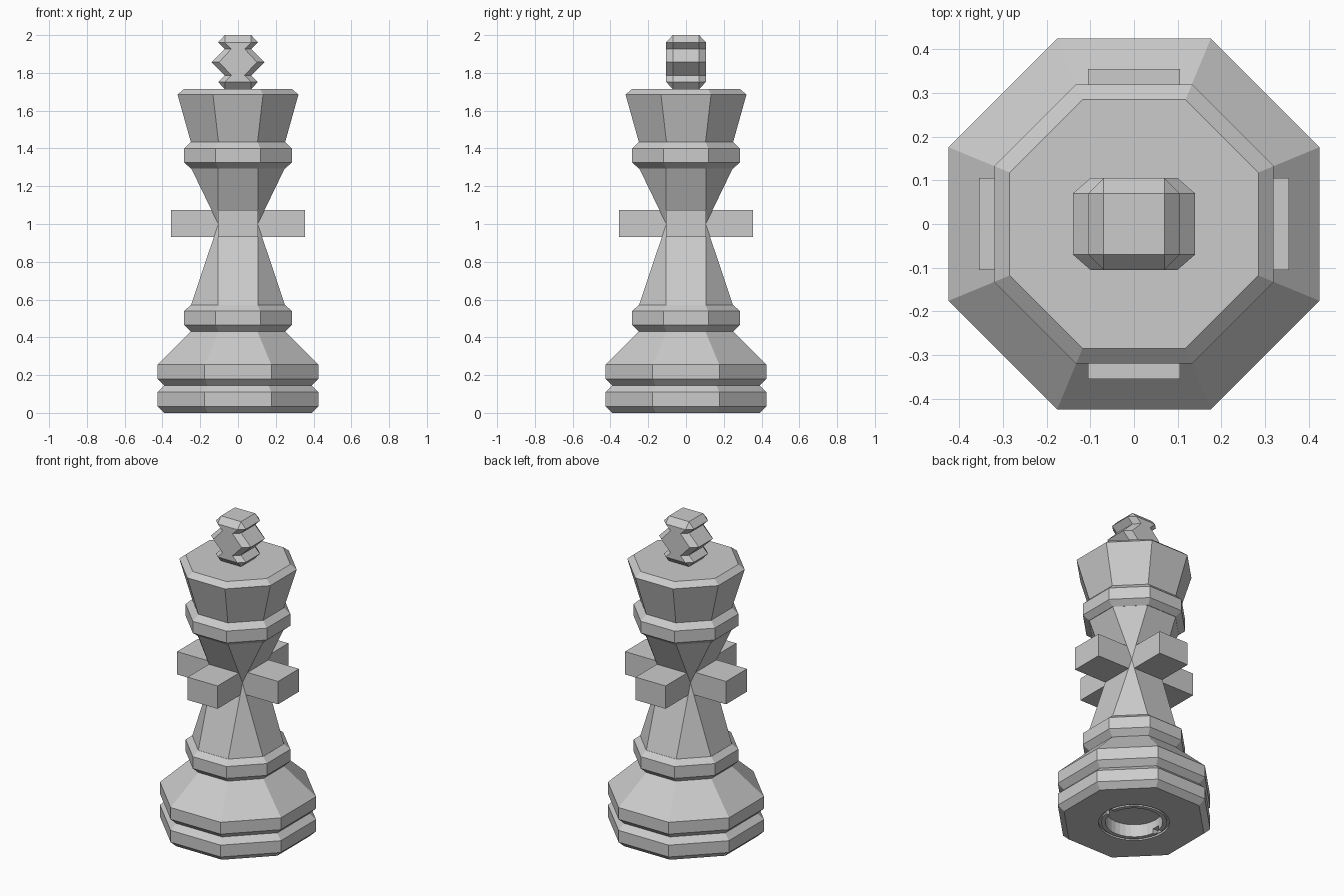
import bpy, bmesh, math

cube = bpy.data.objects.get("Cube")
if cube:
    bpy.data.objects.remove(cube, do_unlink=True)

grey = bpy.data.materials.new("light_grey")
grey.use_nodes = True
color = (0.6, 0.6, 0.6, 1)
grey.diffuse_color = color
grey.node_tree.nodes["Principled BSDF"].inputs["Base Color"].default_value = color


def finish(name, bm):
    bmesh.ops.remove_doubles(bm, verts=bm.verts, dist=0.0005)
    bmesh.ops.recalc_face_normals(bm, faces=bm.faces)
    mesh = bpy.data.meshes.new(name)
    bm.to_mesh(mesh)
    bm.free()
    mesh.materials.append(grey)
    obj = bpy.data.objects.new(name, mesh)
    bpy.context.collection.objects.link(obj)
    return obj


def loft(name, sections):
    """Stack eight-sided rings: z, half width, half depth, end width, side depth."""
    bm = bmesh.new()
    rings = []
    for z, ax, ay, bx, by in sections:
        corners = [(ax, by), (bx, ay), (-bx, ay), (-ax, by),
                   (-ax, -by), (-bx, -ay), (bx, -ay), (ax, -by)]
        rings.append([bm.verts.new((x, y, z)) for x, y in corners])
    for low, high in zip(rings, rings[1:]):
        for i in range(8):
            j = (i + 1) % 8
            bm.faces.new((low[i], low[j], high[j], high[i]))
    bm.faces.new(rings[0][::-1])
    bm.faces.new(rings[-1])
    return finish(name, bm)


def octagon(name, profile):
    k = math.tan(math.pi / 8)
    return loft(name, [(z, a, a, a * k, a * k) for z, a in profile])


def box(name, x0, x1, y0, y1, z0, z1):
    bm = bmesh.new()
    bmesh.ops.create_cube(bm, size=1)
    for v in bm.verts:
        v.co = (x1 if v.co.x > 0 else x0, y1 if v.co.y > 0 else y0,
                z1 if v.co.z > 0 else z0)
    return finish(name, bm)


def tube(name, profile):
    """Spin a closed profile of radius and height into a round solid."""
    bm = bmesh.new()
    verts = [bm.verts.new((r, 0, z)) for r, z in profile]
    edges = [bm.edges.new((verts[i - 1], verts[i])) for i in range(len(verts))]
    bmesh.ops.spin(bm, geom=verts + edges, cent=(0, 0, 0), axis=(0, 0, 1),
                   angle=math.tau, steps=32, use_merge=True)
    return finish(name, bm)


def cut(target, cutter):
    mod = target.modifiers.new("cut", "BOOLEAN")
    mod.operation = "DIFFERENCE"
    mod.solver = "EXACT"
    mod.object = cutter
    bpy.context.view_layer.objects.active = target
    bpy.ops.object.modifier_apply(modifier=mod.name)
    bpy.data.objects.remove(cutter, do_unlink=True)


# Two-tier base with sloping shoulder
base = octagon("base", [(0, .39), (.035, .425), (.11, .425), (.145, .39),
                        (.18, .425), (.255, .425), (.43, .25)])

# Round socket with two notches and a thin groove underneath
bm = bmesh.new()
bmesh.ops.create_cone(bm, cap_ends=True, segments=32, radius1=.165,
                      radius2=.165, depth=.16)
cut(base, finish("socket_cutter", bm))
for side in (-1, 1):
    x0, x1 = sorted((side * .12, side * .2))
    cut(base, box("notch_cutter", x0, x1, -.025, .025, -.05, .03))
cut(base, tube("groove_cutter", [(.19, -.02), (.205, -.02), (.205, .012), (.19, .012)]))

# Collars and waisted shaft, pinched to a square in the middle
octagon("lower_collar", [(.43, .25), (.465, .285), (.54, .285), (.57, .25)])
loft("shaft", [(z, a, a, .105, .105)
               for z, a in ((.565, .25), (1.0, .105), (1.3, .25))])
octagon("upper_collar", [(1.295, .25), (1.325, .285), (1.4, .285), (1.435, .25)])

# Flared head
octagon("crown", [(1.435, .25), (1.685, .32), (1.715, .285)])

# Four square arms around the waist
for i, side in enumerate(("left", "back", "right", "front")):
    arm = box(side + "_arm", .1, .355, -.105, .105, .93, 1.075)
    arm.rotation_euler.z = i * math.pi / 2

# Cross-shaped finial with chamfered edges
wide, waist = (.105, .105, .07, .07), (.07, .105, .035, .07)
half = [(0, .14, .105, .1, .07), (.07, *waist), (.105, *wide),
        (.143, .07, .07, .07, .07)]
middle = 1.857
loft("finial", [(middle - s[0], *s[1:]) for s in half[:0:-1]]
     + [(middle + s[0], *s[1:]) for s in half])
